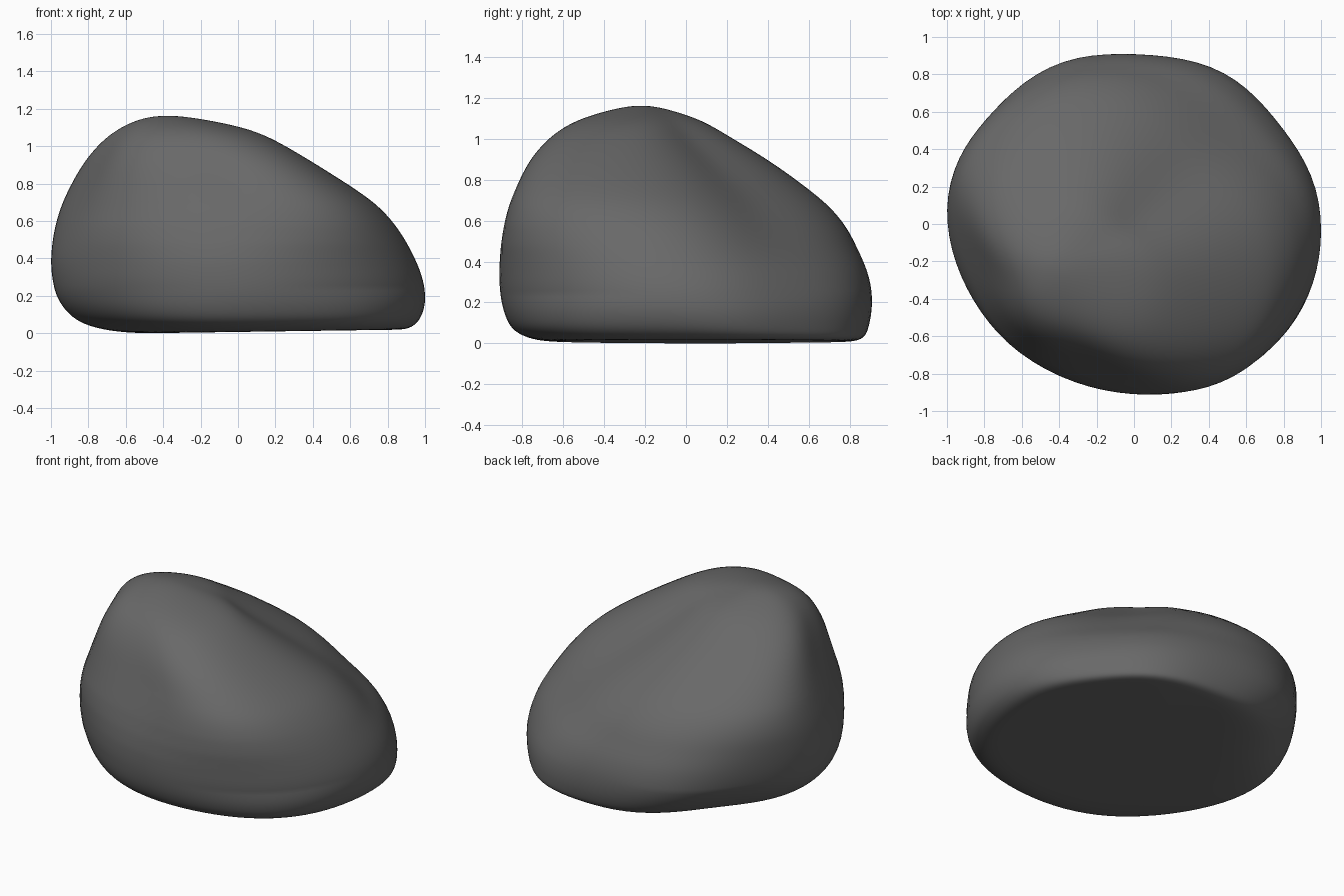
import bpy, bmesh
from math import sin, cos, asin, atan2, pi

if "Cube" in bpy.data.objects:
    bpy.data.objects.remove(bpy.data.objects["Cube"])

# Horizontal slices of the boulder:
# z, x min, x max, y min, y max, diagonal lean, shift towards the front left
SLICES = [
    (.018, -.46, .85, -.62, .78, .00, .00),
    (.022, -.58, .90, -.70, .83, .00, .00),
    (.040, -.72, .94, -.78, .87, .00, .00),
    (.080, -.85, .975, -.85, .89, .01, .00),
    (.150, -.93, .998, -.885, .905, .03, .00),
    (.220, -.972, 1.0, -.903, .91, .05, .00),
    (.300, -.992, .988, -.912, .903, .07, .01),
    (.390, -1.0, .955, -.912, .877, .10, .02),
    (.480, -.994, .91, -.906, .835, .15, .05),
    (.570, -.98, .855, -.893, .79, .20, .08),
    (.660, -.955, .78, -.873, .72, .25, .10),
    (.750, -.92, .675, -.84, .62, .29, .12),
    (.900, -.84, .44, -.77, .415, .33, .14),
    (1.02, -.745, .24, -.665, .215, .32, .13),
    (1.10, -.645, .07, -.54, .08, .25, .09),
    (1.15, -.54, -.16, -.38, -.07, .15, .05),
    (1.17, -.45, -.30, -.28, -.16, .10, .00),
    (1.173, -.39, -.36, -.23, -.21, .10, .00),
]
SEGMENTS, STEPS = 80, 5


def spline(p0, p1, p2, p3, t):
    """Catmull-Rom blend of four slices."""
    return [b + .5 * t * (c - a + t * (2 * a - 5 * b + 4 * c - d + t * (3 * (b - c) + d - a)))
            for a, b, c, d in zip(p0, p1, p2, p3)]


def fit(values, low, high):
    """Stretch values to fill the range low..high."""
    a, b = min(values), max(values)
    return [low + (v - a) / (b - a) * (high - low) for v in values]


def outline(z, x0, x1, y0, y1, lean, shift):
    """Leaning oval with a broad back, shaped on the diagonals, filling its box."""
    phi, xs, ys = asin(lean), [], []
    broad = .1 * max(0, 1 - z)
    corner = .015 + .05 * max(0, 1 - z / .25)
    for i in range(SEGMENTS):
        a = 2 * pi * i / SEGMENTS
        x, y = cos(a), sin(a - phi)
        ang = atan2(y, x)
        f = 1 + sin(2 * ang) ** 2 * (corner * cos(ang + pi / 4) - .01
                                     - shift * cos(ang - .27 * pi)
                                     - broad * max(0, sin(ang)) * cos(2 * ang))
        xs.append(x * f)
        ys.append(y * f)
    # the underside tips up a little towards the right
    tilt = .015 * max(0, 1 - z / .3)
    return [(x, y, z + tilt * x) for x, y in zip(fit(xs, x0, x1), fit(ys, y0, y1))]


# Smoothly interpolated slices
n = len(SLICES)
levels = []
for i in range(n - 1):
    p = [SLICES[min(max(j, 0), n - 1)] for j in range(i - 1, i + 3)]
    levels += [spline(*p, s / STEPS) for s in range(STEPS)]
levels.append(SLICES[-1])
for _ in range(8):
    levels[1:-1] = [[(a + 2 * b + c) / 4 for a, b, c in zip(*tri)]
                    for tri in zip(levels, levels[1:], levels[2:])]

# Loft the boulder
bm = bmesh.new()
rings = [[bm.verts.new(co) for co in outline(*lv)] for lv in levels]
for low, high in zip(rings, rings[1:]):
    for i in range(SEGMENTS):
        j = (i + 1) % SEGMENTS
        bm.faces.new((low[i], low[j], high[j], high[i]))
bm.faces.new(rings[0][::-1])
bm.faces.new(rings[-1])

# Stand it on the ground
bottom = min(v.co.z for v in bm.verts)
for v in bm.verts:
    v.co.z -= bottom
bmesh.ops.recalc_face_normals(bm, faces=bm.faces)
for f in bm.faces:
    f.smooth = True

mesh = bpy.data.meshes.new("boulder")
bm.to_mesh(mesh)
bm.free()

# Dark grey stone
stone = bpy.data.materials.new("dark_stone")
stone.diffuse_color = (.14, .14, .14, 1)
stone.use_nodes = True
stone.node_tree.nodes["Principled BSDF"].inputs["Base Color"].default_value = stone.diffuse_color
mesh.materials.append(stone)
bpy.context.collection.objects.link(bpy.data.objects.new("boulder", mesh))
